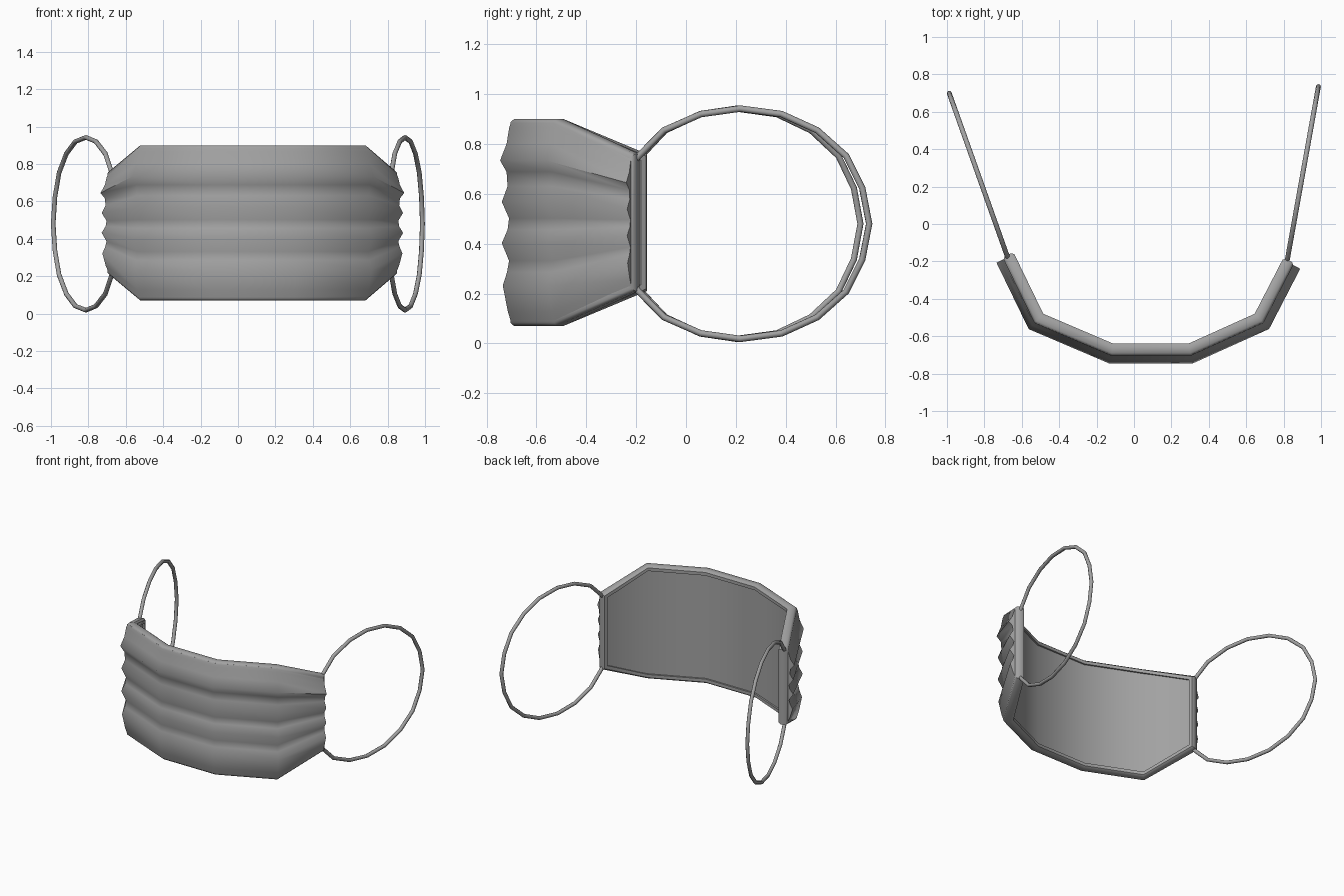
import bpy, bmesh, math
from mathutils import Vector

cube = bpy.data.objects.get("Cube")
if cube:
    bpy.data.objects.remove(cube)

grey = bpy.data.materials.new("cloth_grey")
grey.use_nodes = True
grey.diffuse_color = (0.36, 0.36, 0.36, 1)
grey.node_tree.nodes["Principled BSDF"].inputs["Base Color"].default_value = (0.36, 0.36, 0.36, 1)

# Inner line of the mask seen from above, with the half height at each bend
PATH = [Vector(p) for p in ((-0.645, -0.15), (-0.485, -0.48), (-0.11, -0.64),
                            (0.29, -0.64), (0.645, -0.48), (0.80, -0.18))]
HALF = [0.275, 0.415, 0.415, 0.415, 0.415, 0.275]
MID = 0.485
LAST = len(PATH) - 1


def outward(i):
    """Mitred outward direction at a bend of the path."""
    dirs = []
    if i > 0:
        dirs.append((PATH[i] - PATH[i - 1]).normalized())
    if i < LAST:
        dirs.append((PATH[i + 1] - PATH[i]).normalized())
    normals = [Vector((t.y, -t.x)) for t in dirs]
    m = sum(normals, Vector((0, 0))).normalized()
    return m / m.dot(normals[0])


def place(i, v, depth, inset=0.0):
    """Point at bend i; v runs -1..1 bottom to top, inset moves in from the edge."""
    p = PATH[i] + outward(i) * depth
    half = HALF[i] - inset
    if i in (0, LAST):
        inner = PATH[1] if i == 0 else PATH[LAST - 1]
        p = p + (inner - PATH[i]).normalized() * inset
        half = HALF[i] - inset * 0.7
    return (p.x, p.y, MID + v * half)


def skin(name, rings, closed, angle):
    """Join equal rings of points into a solid."""
    bm = bmesh.new()
    loops = [[bm.verts.new(p) for p in ring] for ring in rings]
    n = len(loops[0])
    pairs = list(zip(loops, loops[1:]))
    if closed:
        pairs.append((loops[-1], loops[0]))
    else:
        bm.faces.new(loops[0])
        bm.faces.new(loops[-1])
    for a, b in pairs:
        for k in range(n):
            j = (k + 1) % n
            bm.faces.new((a[k], a[j], b[j], b[k]))
    bmesh.ops.recalc_face_normals(bm, faces=bm.faces)
    mesh = bpy.data.meshes.new(name)
    bm.to_mesh(mesh)
    bm.free()
    obj = bpy.data.objects.new(name, mesh)
    bpy.context.collection.objects.link(obj)
    mesh.materials.append(grey)
    bpy.ops.object.select_all(action="DESELECT")
    obj.select_set(True)
    bpy.context.view_layer.objects.active = obj
    bpy.ops.object.shade_smooth_by_angle(angle=math.radians(angle))
    return obj


# Pleated cloth: height fraction and depth down the front, flat lining behind
pleats = [(0.98, 0.06), (0.92, 0.069), (0.76, 0.08), (0.60, 0.106), (0.49, 0.08),
          (0.35, 0.076), (0.20, 0.099), (0.04, 0.070), (-0.07, 0.076),
          (-0.20, 0.099), (-0.37, 0.070), (-0.48, 0.078), (-0.61, 0.095),
          (-0.86, 0.075), (-0.98, 0.06)]
section = pleats + [(-0.98, 0.012), (0.98, 0.012)]
skin("pleated_cloth",
     [[place(i, v, d, 0.012 if i in (0, LAST) else 0) for v, d in section]
      for i in range(LAST + 1)], False, 60)

# Hem: a soft-edged strip running all the way round the border
strip = [(0, 0.015), (0, 0.05), (0.012, 0.064), (0.035, 0.064), (0.035, 0), (0.012, 0)]
border = [(i, 1) for i in range(LAST + 1)] + [(i, -1) for i in reversed(range(LAST + 1))]
skin("hem", [[place(i, v, d, a) for a, d in strip] for i, v in border], True, 50)

# Ear loops: fraction of the reach and height above the middle, mirrored below
arc = [(-0.03, 0.24), (0, 0.272), (0.11, 0.375), (0.27, 0.44), (0.44, 0.462),
       (0.62, 0.44), (0.775, 0.375), (0.90, 0.272), (0.97, 0.143), (1, 0)]
arc += [(f, -h) for f, h in reversed(arc[:-1])]


def ear_loop(name, start, end):
    curve = bpy.data.curves.new(name, "CURVE")
    curve.dimensions = "3D"
    curve.bevel_depth = 0.013
    curve.bevel_resolution = 2
    curve.use_fill_caps = True
    spline = curve.splines.new("POLY")
    spline.points.add(len(arc) - 1)
    for point, (f, h) in zip(spline.points, arc):
        p = Vector(start).lerp(Vector(end), f)
        point.co = (p.x, p.y, MID - 0.005 + h, 1)
    curve.materials.append(grey)
    obj = bpy.data.objects.new(name, curve)
    bpy.context.collection.objects.link(obj)


ear_loop("right_ear_loop", (-0.675, -0.18), (-0.988, 0.70))
ear_loop("left_ear_loop", (0.82, -0.19), (0.986, 0.735))
